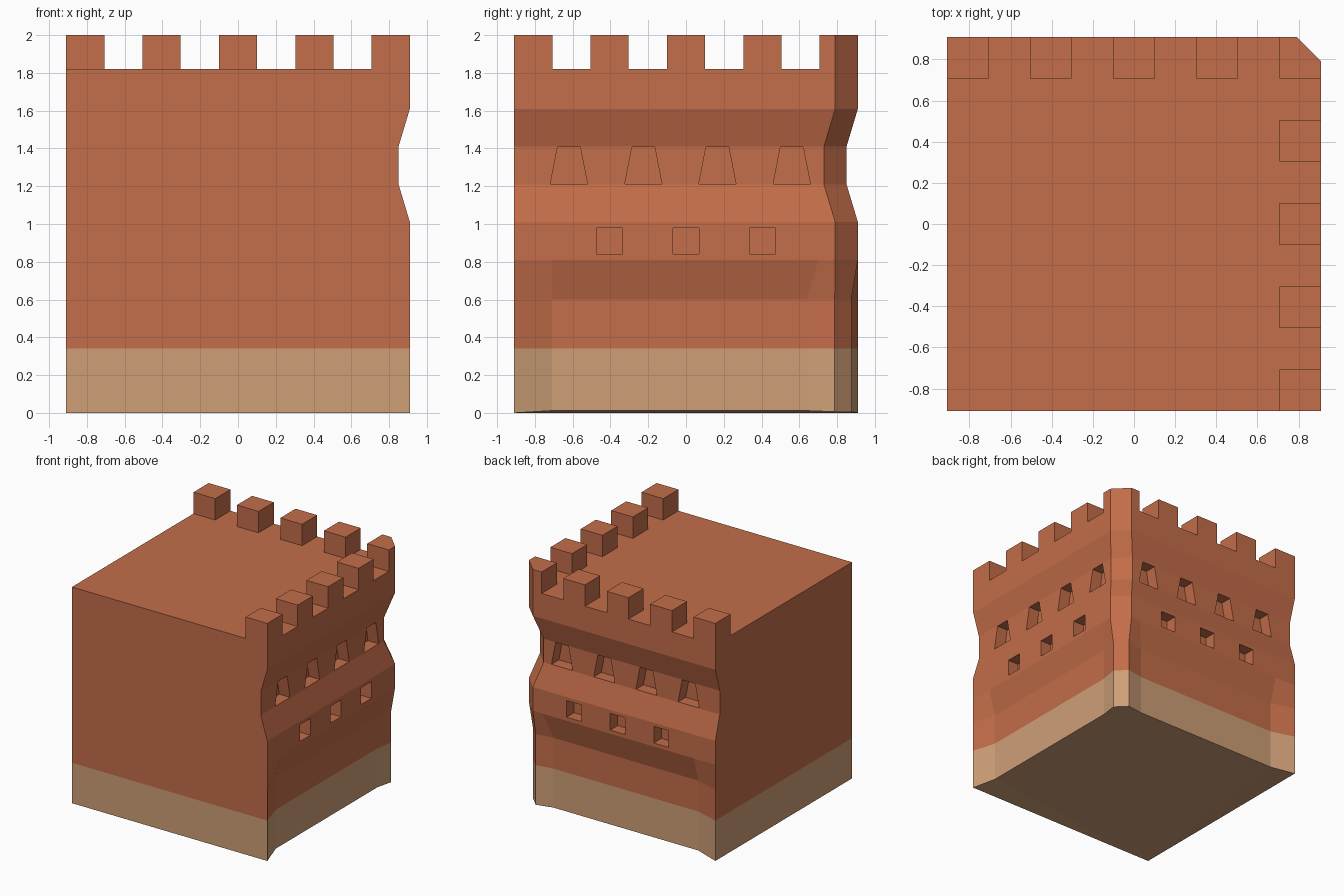
import bpy, bmesh
from mathutils import Vector

if "Cube" in bpy.data.objects:
    bpy.data.objects.remove(bpy.data.objects["Cube"])

H = 0.91  # half width of the block


def material(name, rgb):
    m = bpy.data.materials.new(name)
    m.diffuse_color = (*rgb, 1)
    m.use_nodes = True
    m.node_tree.nodes["Principled BSDF"].inputs["Base Color"].default_value = m.diffuse_color
    return m


brick = material("red_brick", (0.546, 0.153, 0.067))
sand = material("sandstone_base", (0.62, 0.347, 0.185))


def make_object(name, bm, mats):
    bmesh.ops.recalc_face_normals(bm, faces=bm.faces)
    me = bpy.data.meshes.new(name)
    bm.to_mesh(me)
    bm.free()
    ob = bpy.data.objects.new(name, me)
    bpy.context.collection.objects.link(ob)
    for m in mats:
        me.materials.append(m)
    return ob


def loft(bm, rings):
    """Closed solid through rings with equal point counts."""
    vs = [[bm.verts.new(p) for p in r] for r in rings]
    n = len(vs[0])
    for a, b in zip(vs, vs[1:]):
        for i in range(n):
            j = (i + 1) % n
            bm.faces.new((a[i], a[j], b[j], b[i]))
    bm.faces.new(vs[0][::-1])
    bm.faces.new(vs[-1])


def section(z, end, mid, near, corner, lift=0):
    """Outline at one height, mirrored about the x = y diagonal."""
    half = [(end, -H, 0), (mid, -0.71, lift), (mid, near, lift), (*corner, lift * 0.5)]
    other = [(y, x, d) for x, y, d in reversed(half)]
    return [(x, y, z + d) for x, y, d in [(-H, -H, 0)] + half + other]


# wall body: recessed foot, full bands and a pinched window band
foot = (H, 0.85, 0.64, (0.875, 0.787))
full = (H, H, 0.70, (H, 0.79))
pinch = (0.85, 0.85, 0.64, (0.85, 0.73))
levels = [(0.34, foot), (0.60, foot), (0.81, full), (1.01, full),
          (1.21, pinch), (1.41, pinch), (1.61, full), (1.82, full)]
bm = bmesh.new()
loft(bm, [section(0, *foot, lift=0.012)] + [section(z, *s) for z, s in levels])
bmesh.ops.triangulate(bm, faces=[f for f in bm.faces if len(f.verts) > 4])
wall = make_object("wall_body", bm, [brick, sand])


# window cutters on both decorated faces
def window(bm, centre, bottom, top, z0, z1, floor):
    prof = [(centre - bottom, z0), (centre + bottom, z0),
            (centre + top, z1), (centre - top, z1)]
    loft(bm, [[(x, y, z) for y, z in prof] for x in (floor, 1.1)])
    loft(bm, [[(y, x, z) for y, z in prof] for x in (floor, 1.1)])


bm = bmesh.new()
for c in (-0.62, -0.226, 0.166, 0.56):
    window(bm, c, 0.098, 0.06, 1.213, 1.408, 0.75)
for c in (-0.406, 0, 0.406):
    window(bm, c, 0.069, 0.069, 0.84, 0.98, 0.81)
cutter = make_object("window_cutter", bm, [brick])
cutter.hide_render = True

mod = wall.modifiers.new("windows", 'BOOLEAN')
mod.operation = 'DIFFERENCE'
mod.solver = 'EXACT'
mod.object = cutter
bpy.context.view_layer.objects.active = wall
wall.select_set(True)
bpy.ops.object.modifier_apply(modifier=mod.name)
bpy.data.objects.remove(cutter)

# sandstone colour below the base line
for p in wall.data.polygons:
    p.material_index = 1 if p.center.z < 0.335 else 0

# battlements along the two decorated edges, with a bevelled shared corner
bm = bmesh.new()


def merlon(outline):
    loft(bm, [[(x, y, z) for x, y in outline] for z in (1.82, 2.0)])


for lo in (-H, -0.506, -0.101, 0.304):
    hi = lo + 0.202
    box = [(0.708, lo), (H, lo), (H, hi), (0.708, hi)]
    merlon(box)
    merlon([(y, x) for x, y in box])
merlon([(0.708, 0.708), (H, 0.708), (H, 0.79), (0.79, H), (0.708, H)])
make_object("battlements", bm, [brick])
